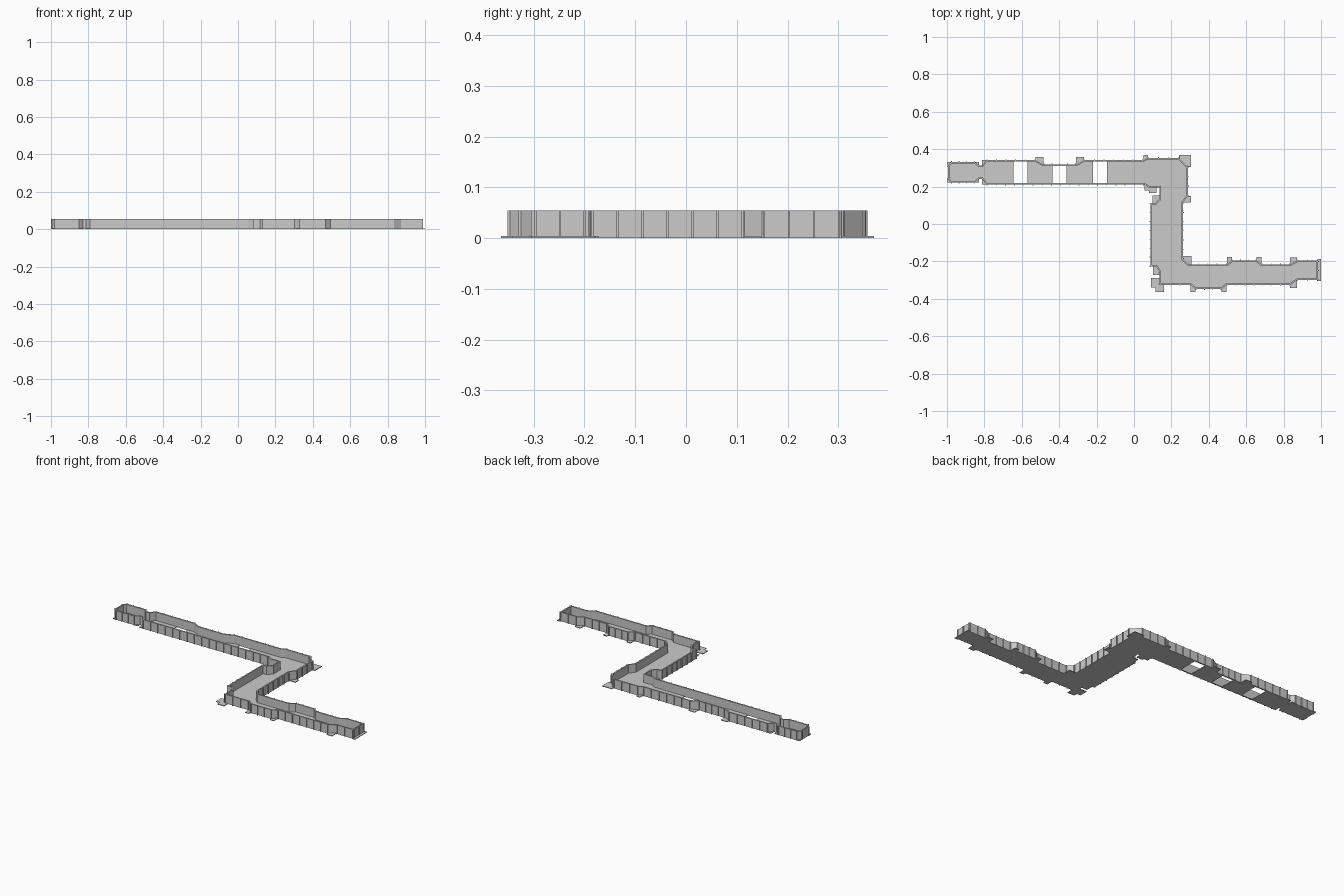
import bpy, bmesh
from mathutils import Vector

if "Cube" in bpy.data.objects:
    bpy.data.objects.remove(bpy.data.objects["Cube"])

H, FLOOR, T, PAD = 0.055, 0.004, 0.008, 0.017   # wall height, floor, wall thickness, plate overhang


def jog(x0, x1, y, d, s=.026):
    """Wall section shifted sideways by d between x0 and x1, with slanted ends."""
    s = s if x1 > x0 else -s
    return [(x0, y), (x0 + s, y + d), (x1 - s, y + d), (x1, y)]


# Outer wall line, counter-clockwise from the mirrored end room on the left
room = [(-.995, .24), (-.98, .222), (-.85, .222), (-.828, .24), (-.812, .24), (-.79, .212)]
near_side = [(.055, .212), (.08, .195), (.137, .195), (.137, .135), (.115, .112), (.088, .112),
             (.088, -.228), (.118, -.228), (.137, -.255), (.137, -.325)]
near_side += jog(.302, .495, -.325, -.022)
right_end = [(.835, -.325), (.872, -.3), (.985, -.3), (.985, -.196), (.872, -.196), (.835, -.216)]
far_side = jog(.682, .498, -.216, .022)
far_side += [(.29, -.216), (.262, -.188), (.262, .115), (.288, .15), (.288, .305),
             (.24, .353), (.075, .353), (.05, .341)]
far_side += jog(-.267, -.527, .341, -.023, .042)
room_mirror = [(x, .553 - y) for x, y in reversed(room)]
outline = [Vector(p) for p in room + near_side + right_end + far_side + room_mirror]
n = len(outline)


def finish(bm, name):
    bmesh.ops.recalc_face_normals(bm, faces=bm.faces[:])
    me = bpy.data.meshes.new(name)
    bm.to_mesh(me)
    bm.free()
    ob = bpy.data.objects.new(name, me)
    bpy.context.collection.objects.link(ob)


def extrude_up(bm, h):
    r = bmesh.ops.extrude_face_region(bm, geom=bm.faces[:])
    vs = [v for v in r['geom'] if isinstance(v, bmesh.types.BMVert)]
    bmesh.ops.translate(bm, verts=vs, vec=(0, 0, h))


def add_poly(bm, pts):
    bm.faces.new([bm.verts.new((p[0], p[1], 0)) for p in pts])


def outward(a, b):
    d = (b - a).normalized()
    return Vector((d.y, -d.x))


def inset(pts, t):
    out = []
    for i, p in enumerate(pts):
        n1 = outward(pts[i - 1], p)
        n2 = outward(p, pts[(i + 1) % len(pts)])
        out.append(p - (n1 + n2) * (t / (1 + n1.dot(n2))))
    return out


# Floor with three open pits across the long corridor
bm = bmesh.new()
add_poly(bm, outline)
pits = [(x, x + .075) for x in (-.645, -.435, -.22)]
for pit in pits:
    for x in pit:
        bmesh.ops.bisect_plane(bm, geom=bm.verts[:] + bm.edges[:] + bm.faces[:],
                               plane_co=(x, 0, 0), plane_no=(1, 0, 0))
holes = [f for f in bm.faces
         if any(a - .001 < min(v.co.x for v in f.verts) and
                max(v.co.x for v in f.verts) < b + .001 for a, b in pits)]
bmesh.ops.delete(bm, geom=holes, context='FACES')
extrude_up(bm, FLOOR)
finish(bm, "floor")

# Thin continuous wall
bm = bmesh.new()
ov = [bm.verts.new((p.x, p.y, 0)) for p in outline]
iv = [bm.verts.new((p.x, p.y, 0)) for p in inset(outline, T)]
for i in range(n):
    j = (i + 1) % n
    bm.faces.new((ov[i], ov[j], iv[j], iv[i]))
extrude_up(bm, H)
finish(bm, "walls")

# Narrow ribs spaced along the outside of each long wall run
bm = bmesh.new()
for i in range(n):
    a, b = outline[i], outline[(i + 1) % n]
    L = (b - a).length
    if L < .06:
        continue
    d, o = (b - a) / L, outward(a, b)
    count = max(1, round(L / .049))
    for k in range(count + 1):
        c = a + d * (.004 + (L - .008) * k / count)
        add_poly(bm, [c - d * .002 - o * .001, c + d * .002 - o * .001,
                      c + d * .002 + o * .005, c - d * .002 + o * .005])
extrude_up(bm, H)
finish(bm, "wall_ribs")

# Flat ground plates left outside every slanted wall piece
bm = bmesh.new()
for i in range(n):
    a, b = outline[i], outline[(i + 1) % n]
    d, o = b - a, outward(a, b)
    if min(abs(d.x), abs(d.y)) < .001:
        continue
    pad = PAD if a.x > -.7 else .001
    before = outward(outline[i - 1], a)
    after = outward(b, outline[(i + 2) % n])
    if before.dot(after) > .9:                       # jog: plate squared off past the wall
        level = max(a.dot(before), b.dot(before)) + pad
        add_poly(bm, [a, b, b + before * (level - b.dot(before)),
                      a + before * (level - a.dot(before))])
    else:                                            # corner: triangular plate
        c = max(Vector((a.x, b.y)), Vector((b.x, a.y)), key=lambda p: p.dot(o))
        u, v = (a - c).normalized(), (b - c).normalized()
        c2 = c - (u + v) * pad
        add_poly(bm, [a - v * pad, c2, b - u * pad, b, a])
# extra plates at the inner bend, outer bend and far right end
for x0, x1, y0, y1 in [(.08, .12, .165, .195), (.09, .137, -.34, -.29),
                       (.115, .16, -.363, -.325), (.985, 1, -.305, -.188)]:
    add_poly(bm, [(x0, y0), (x1, y0), (x1, y1), (x0, y1)])
bmesh.ops.recalc_face_normals(bm, faces=bm.faces[:])
extrude_up(bm, FLOOR)
finish(bm, "ground_plates")
